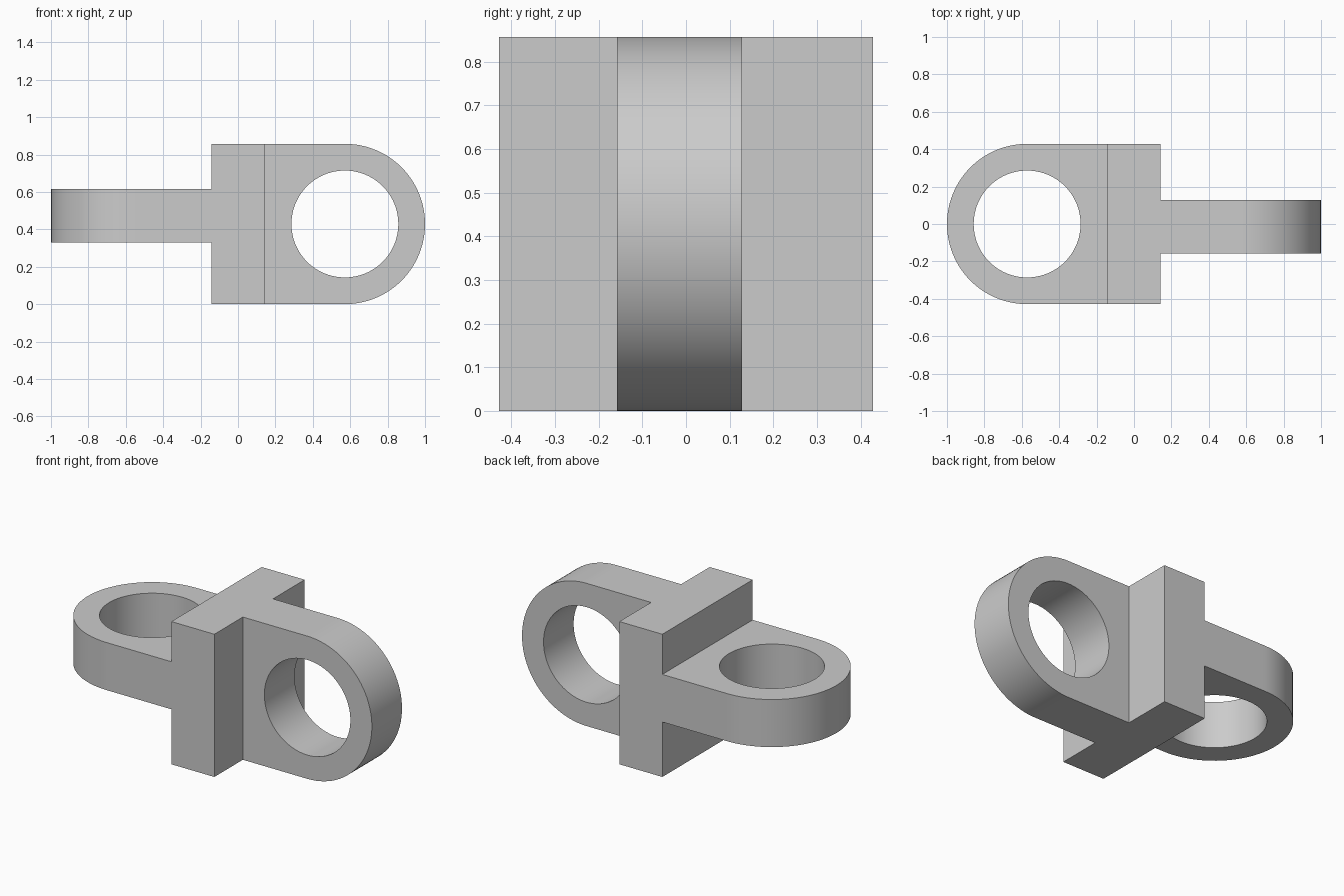
import bpy, bmesh, math
from mathutils import Matrix, Vector

cube = bpy.data.objects.get("Cube")
if cube:
    bpy.data.objects.remove(cube, do_unlink=True)

U = 2 / 7            # plate thickness, also the hole radius
R = 1.5 * U          # outer radius of the lugs, half the block height
REACH = 2 * U        # distance from the block centre to the hole centre
SEGMENTS = 96

grey = bpy.data.materials.new("light_grey")
grey.use_nodes = True
colour = (0.6, 0.6, 0.6, 1)
grey.diffuse_color = colour
grey.node_tree.nodes["Principled BSDF"].inputs["Base Color"].default_value = colour


def make_object(name, bm):
    bmesh.ops.recalc_face_normals(bm, faces=bm.faces[:])
    mesh = bpy.data.meshes.new(name)
    bm.to_mesh(mesh)
    bm.free()
    mesh.materials.append(grey)
    obj = bpy.data.objects.new(name, mesh)
    bpy.context.collection.objects.link(obj)
    bpy.ops.object.select_all(action='DESELECT')
    obj.select_set(True)
    bpy.context.view_layer.objects.active = obj
    bpy.ops.object.shade_smooth_by_angle(angle=math.radians(30))
    return obj


def make_lug(name, matrix):
    """Plate with a round end and a round hole, square where it meets the block."""
    bm = bmesh.new()
    rings = []
    for i in range(SEGMENTS):
        a = 2 * math.pi * i / SEGMENTS
        d = Vector((math.cos(a), math.sin(a), 0))
        stretch = 1 if d.x >= 0 else 1 / max(abs(d.x), abs(d.y))
        inner, outer = d * U, d * R * stretch
        profile = [(inner, -1), (outer, -1), (outer, 1), (inner, 1)]
        rings.append([bm.verts.new(p + Vector((REACH, 0, s * U / 2)))
                      for p, s in profile])
    for i, ring in enumerate(rings):
        following = rings[(i + 1) % SEGMENTS]
        for j in range(4):
            k = (j + 1) % 4
            bm.faces.new((ring[j], ring[k], following[k], following[j]))
    # Open the wall that lies against the block
    wall = [f for f in bm.faces
            if all(v.co.x < REACH - R + 0.001 for v in f.verts)]
    bmesh.ops.delete(bm, geom=wall, context='FACES')
    bm.transform(matrix)
    return make_object(name, bm)


# Central block
bm = bmesh.new()
bmesh.ops.create_cube(bm, size=1)
bm.transform(Matrix.Translation((0, 0, R)) @ Matrix.Diagonal((U, 2 * R, 2 * R, 1)))
make_object("centre_block", bm)

# Upright lug on the left, flat lug on the right
make_lug("upright_lug", Matrix.Translation((0, -0.015, R)) @ Matrix.Rotation(math.pi / 2, 4, 'X'))
make_lug("flat_lug", Matrix.Translation((0, 0, 0.473)) @ Matrix.Rotation(math.pi, 4, 'Z'))
